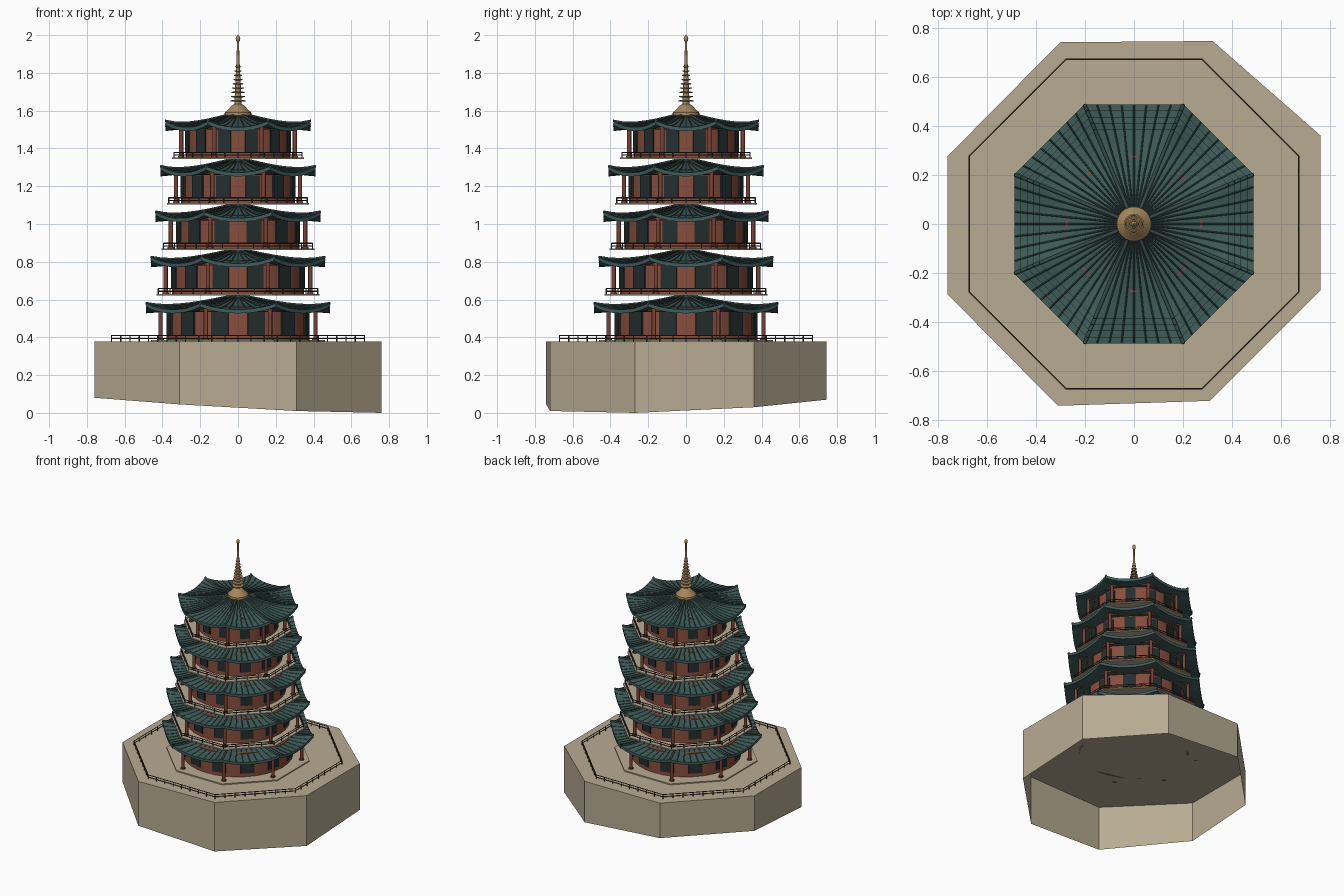
import bpy, bmesh, math
from mathutils import Vector

if "Cube" in bpy.data.objects:
    bpy.data.objects.remove(bpy.data.objects["Cube"])

C8 = math.cos(math.pi / 8)


def material(name, r, g, b):
    m = bpy.data.materials.new(name)
    m.diffuse_color = (r, g, b, 1)
    m.use_nodes = True
    m.node_tree.nodes["Principled BSDF"].inputs["Base Color"].default_value = m.diffuse_color
    return m


STONE = material("stone", .48, .41, .29)
TILE = material("roof_tile", .05, .11, .105)
RIB = material("roof_rib", .035, .07, .065)
WALL = material("red_wall", .25, .075, .045)
WOOD = material("column_wood", .20, .055, .035)
DOOR = material("dark_door", .017, .028, .028)
RAIL = material("rail_wood", .06, .045, .03)
GOLD = material("bronze", .38, .24, .10)


def make(name, verts, faces, mat, smooth=False):
    me = bpy.data.meshes.new(name)
    me.from_pydata([tuple(v) for v in verts], [], faces)
    bm = bmesh.new()
    bm.from_mesh(me)
    bmesh.ops.recalc_face_normals(bm, faces=bm.faces)
    bm.to_mesh(me)
    bm.free()
    me.materials.append(mat)
    ob = bpy.data.objects.new(name, me)
    bpy.context.collection.objects.link(ob)
    if smooth:
        activate(ob)
        bpy.ops.object.shade_smooth_by_angle(angle=math.radians(35))
    return ob


def activate(ob):
    bpy.ops.object.select_all(action='DESELECT')
    ob.select_set(True)
    bpy.context.view_layer.objects.active = ob


def lathe(name, profile, n, mat, turn=0.0, smooth=False):
    """Revolve (radius, z) points about z, with both ends capped."""
    verts = [(r * math.cos(turn + math.tau * i / n), r * math.sin(turn + math.tau * i / n), z)
             for r, z in profile for i in range(n)]
    faces = [(k * n + i, k * n + (i + 1) % n, (k + 1) * n + (i + 1) % n, (k + 1) * n + i)
             for k in range(len(profile) - 1) for i in range(n)]
    faces += [tuple(range(n)), tuple(range(len(verts) - n, len(verts)))]
    return make(name, verts, faces, mat, smooth)


def tubes(name, paths, radius, mat, res=0):
    """Round or square bars along open paths, as one mesh object."""
    cu = bpy.data.curves.new(name, 'CURVE')
    cu.dimensions = '3D'
    cu.bevel_depth, cu.bevel_resolution, cu.use_fill_caps = radius, res, True
    for path in paths:
        sp = cu.splines.new('POLY')
        sp.points.add(len(path) - 1)
        for p, v in zip(sp.points, path):
            p.co = (*v, 1)
    cu.materials.append(mat)
    ob = bpy.data.objects.new(name, cu)
    bpy.context.collection.objects.link(ob)
    activate(ob)
    bpy.ops.object.convert(target='MESH')
    return ob


def corners(apothem, z):
    r = apothem / C8
    return [Vector((r * math.cos(a), r * math.sin(a), z))
            for a in (math.pi / 8 + i * math.pi / 4 for i in range(8))]


def railing(name, apothem, z, height, posts):
    pts = corners(apothem, z)
    up = Vector((0, 0, 1))
    paths = []
    for a, b in zip(pts, pts[1:] + pts[:1]):
        for h in (height, height * .5):
            paths.append([a + up * h, b + up * h])
        for j in range(posts):
            p = a.lerp(b, j / posts)
            paths.append([p, p + up * height])
    tubes(name, paths, .0032, RAIL)


# stone base: an uneven octagonal skirt, open underneath
rim = [(.76, -.27, 0), (.76, .36, .03), (.32, .745, .07), (-.30, .74, .115),
       (-.76, .275, .115), (-.76, -.285, .08), (-.31, -.74, .045), (.31, -.72, .01)]
make("stone_base", rim + [(x, y, .378) for x, y, z in rim],
     [(i, (i + 1) % 8, 8 + (i + 1) % 8, 8 + i) for i in range(8)] + [tuple(range(8, 16))], STONE)
railing("terrace_railing", .67, .378, .031, 8)


def roof_point(a, eave, apex, side, u, t):
    """u runs -1..1 along one side, t runs 0..1 from peak to eave."""
    mid = math.pi / 4 * side
    across = a * t * math.tan(math.pi / 8) * u
    z = eave + (apex - eave) * (1 - t) ** 1.35 + .034 * abs(u) ** 2.2 * t ** 4
    return Vector((a * t * math.cos(mid) - across * math.sin(mid),
                   a * t * math.sin(mid) + across * math.cos(mid), z))


def roof(name, a, eave, apex):
    sub, rings = 8, 9
    n = sub * 8
    ts = [.05 + .95 * k / (rings - 1) for k in range(rings)]

    def sheet(drop):
        return [roof_point(a, eave, apex, s, -1 + 2 * j / sub, t) - Vector((0, 0, drop))
                for t in ts for s in range(8) for j in range(sub)]
    verts = sheet(0) + sheet(.02)
    m = n * rings
    faces = []
    for base in (0, m):
        faces += [(base + k * n + i, base + k * n + (i + 1) % n,
                   base + (k + 1) * n + (i + 1) % n, base + (k + 1) * n + i)
                  for k in range(rings - 1) for i in range(n)]
        faces.append(tuple(range(base, base + n)))
    faces += [(m - n + i, m - n + (i + 1) % n, 2 * m - n + (i + 1) % n, 2 * m - n + i)
              for i in range(n)]
    make(name, verts, faces, TILE, True)
    # tile ribs and the heavier hip ridges
    ribs = [[roof_point(a, eave, apex, s, u / 4, t) for t in ts[1:]]
            for s in range(8) for u in range(-3, 4)]
    tubes(name + "_tile_ribs", ribs, .0035, RIB)
    hips = [[roof_point(a, eave, apex, s, 1, t) for t in ts] for s in range(8)]
    tubes(name + "_hip_ridges", hips, .0075, RIB, 1)


# five storeys
floors = [.378, .622, .862, 1.103, 1.343]
for k, z in enumerate(floors):
    tag = f"storey_{k + 1}"
    wall = .375 - .0245 * k
    col = .41 - .0272 * k
    slab = .46 - .0277 * k
    # floor slab and balcony railing
    lathe(tag + "_floor", [(slab / C8, z), (slab / C8, z + .008)], 8, STONE, math.pi / 8)
    if k:
        railing(tag + "_railing", slab - .01, z + .008, .028, 4)
    # round wall with door panels
    lathe(tag + "_wall", [(wall, z), (wall, z + .185)], 32, WALL, 0, True)
    verts, faces = [], []
    for i in range(12):
        ang = math.radians(15 + 30 * i)
        out = Vector((math.cos(ang), math.sin(ang), 0))
        side = Vector((-out.y, out.x, 0)) * wall * .125
        b = len(verts)
        for d in (wall - .015, wall + .004):
            for s, h in ((-1, .035), (1, .035), (1, .155), (-1, .155)):
                verts.append(out * d + side * s + Vector((0, 0, z + h)))
        faces += [tuple(b + j for j in f) for f in
                  ((0, 1, 2, 3), (4, 5, 6, 7), (0, 1, 5, 4), (1, 2, 6, 5), (2, 3, 7, 6), (3, 0, 4, 7))]
    make(tag + "_doors", verts, faces, DOOR)
    # corner columns with wider feet and tie beams
    up = Vector((0, 0, 1))
    pts = corners(col, z)
    tubes(tag + "_columns", [[p, p + up * .185] for p in pts], .0115, WOOD, 2)
    tubes(tag + "_column_feet", [[p, p + up * .016] for p in pts], .017, WOOD, 2)
    tubes(tag + "_tie_beams", [[a + up * .166, b + up * .166]
                               for a, b in zip(pts, pts[1:] + pts[:1])], .009, WOOD, 0)
    # roof
    roof(tag + "_roof", .487 - .0255 * k, z + .169, z + .249)

# spire: bell foot, tapering mast, rings and finial
lathe("spire_foot", [(.072, 1.575), (.07, 1.59), (.055, 1.603), (.035, 1.625), (.02, 1.635)],
      24, GOLD, 0, True)
lathe("spire_mast", [(.02, 1.62), (.014, 1.75), (.008, 1.87), (.005, 1.975)], 12, GOLD, 0, True)
for i in range(9):
    r, z = .041 - .0033 * i, 1.652 + .0225 * i
    lathe(f"spire_ring_{i + 1}", [(r * .7, z - .004), (r, z - .002), (r, z + .002), (r * .7, z + .004)],
          20, GOLD, 0, True)
lathe("spire_finial", [(.004, 1.962), (.01, 1.97), (.012, 1.981), (.009, 1.992), (.002, 2.0)],
      12, GOLD, 0, True)
